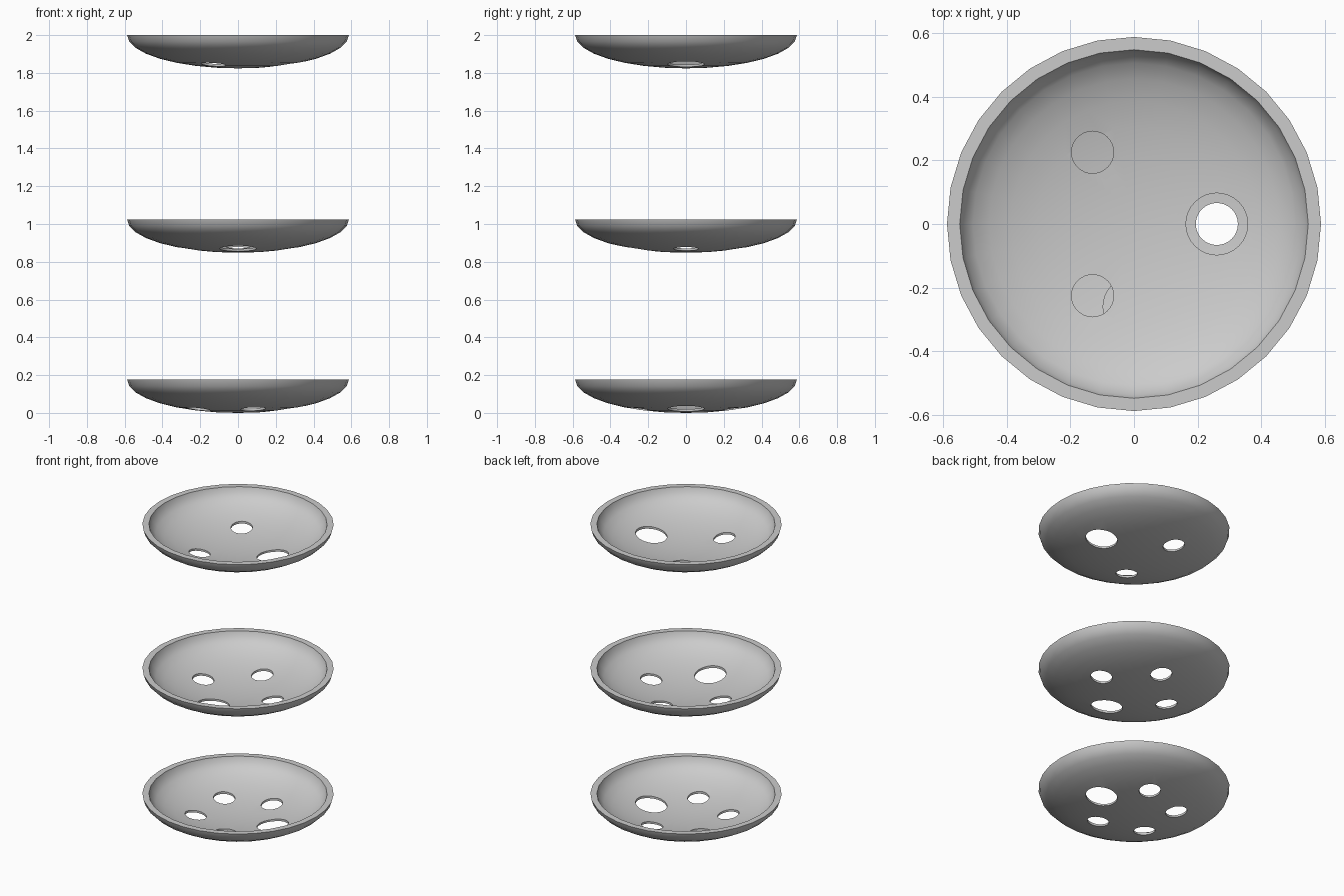
import bpy, bmesh, math
from mathutils import Matrix

if "Cube" in bpy.data.objects:
    bpy.data.objects.remove(bpy.data.objects["Cube"])

R_OUT, R_IN, SQUASH = 0.587, 0.547, 0.3
SEGS, RINGS = 32, 8


def make_object(name, bm):
    mesh = bpy.data.meshes.new(name)
    bmesh.ops.recalc_face_normals(bm, faces=bm.faces)
    bm.to_mesh(mesh)
    bm.free()
    obj = bpy.data.objects.new(name, mesh)
    bpy.context.collection.objects.link(obj)
    return obj


def bowl_shell(name, rim_z):
    # squashed half-sphere shell, spun from a closed profile
    angles = [i * math.pi / 2 / RINGS for i in range(RINGS + 1)]
    arc = lambda r, a: (r * math.sin(a), 0, rim_z - SQUASH * r * math.cos(a))
    profile = [arc(R_OUT, a) for a in angles] + [arc(R_IN, a) for a in reversed(angles)]
    bm = bmesh.new()
    verts = [bm.verts.new(p) for p in profile]
    edges = [bm.edges.new(pair) for pair in zip(verts, verts[1:])]
    bmesh.ops.spin(bm, geom=verts + edges, cent=(0, 0, 0), axis=(0, 0, 1),
                   angle=math.tau, steps=SEGS, use_duplicate=False)
    bmesh.ops.remove_doubles(bm, verts=bm.verts, dist=1e-4)
    bmesh.ops.dissolve_degenerate(bm, edges=bm.edges, dist=1e-5)
    return make_object(name, bm)


def hole_cutter(rim_z, count, start):
    # ring of upright cylinders, the first one larger
    bm = bmesh.new()
    for i in range(count):
        a = start + i * math.tau / count
        r = 0.097 if i == 0 else 0.066
        bmesh.ops.create_cone(bm, cap_ends=True, segments=32, radius1=r, radius2=r, depth=0.4,
                              matrix=Matrix.Translation((0.26 * math.cos(a), 0.26 * math.sin(a), rim_z - 0.15)))
    cutter = make_object("hole_cutter", bm)
    cutter.hide_render = True
    return cutter


def build_bowl(name, rim_z, count, start):
    bowl = bowl_shell(name, rim_z)
    cutter = hole_cutter(rim_z, count, start)
    mod = bowl.modifiers.new("holes", 'BOOLEAN')
    mod.operation, mod.solver, mod.object = 'DIFFERENCE', 'EXACT', cutter
    bpy.ops.object.select_all(action='DESELECT')
    bowl.select_set(True)
    bpy.context.view_layer.objects.active = bowl
    bpy.ops.object.modifier_apply(modifier=mod.name)
    bpy.data.objects.remove(cutter)
    bpy.ops.object.shade_smooth_by_angle(angle=math.radians(30))


# three stacked bowls with five, four and three holes
build_bowl("lower_bowl", 0.176, 5, 0)
build_bowl("middle_bowl", 1.024, 4, -math.pi / 2)
build_bowl("upper_bowl", 2.0, 3, 0)
